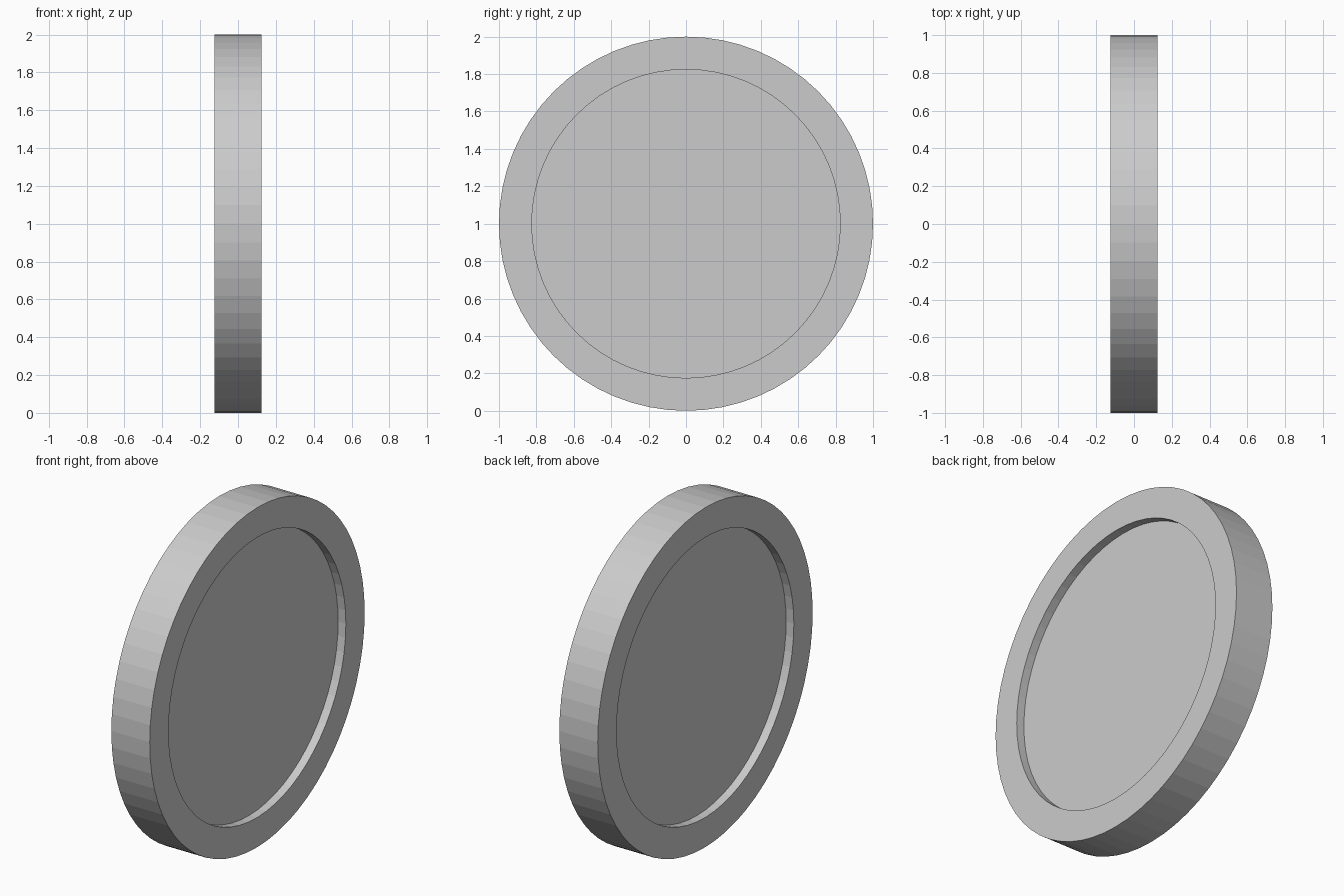
import bpy, bmesh
from math import radians
from mathutils import Matrix

if "Cube" in bpy.data.objects:
    bpy.data.objects.remove(bpy.data.objects["Cube"])

RADIUS, THICKNESS = 1.0, 0.25
RIM_WIDTH, RECESS = 0.175, 0.05
SEGMENTS = 64

bm = bmesh.new()

# Solid disc with its axis along x
bmesh.ops.create_cone(bm, cap_ends=True, segments=SEGMENTS,
                      radius1=RADIUS, radius2=RADIUS, depth=THICKNESS,
                      matrix=Matrix.Rotation(radians(90), 4, 'Y'))
bm.normal_update()

# Sunken panel inside a raised rim on both faces
caps = [f for f in bm.faces if len(f.verts) > 4]
bmesh.ops.inset_individual(bm, faces=caps, thickness=RIM_WIDTH, use_even_offset=True)
panels = bmesh.ops.extrude_discrete_faces(bm, faces=caps)["faces"]
for panel in panels:
    panel.normal_update()
    bmesh.ops.translate(bm, verts=panel.verts, vec=-panel.normal * RECESS)
bmesh.ops.recalc_face_normals(bm, faces=bm.faces)

mesh = bpy.data.meshes.new("rimmed_disc")
bm.to_mesh(mesh)
bm.free()

disc = bpy.data.objects.new("rimmed_disc", mesh)
disc.location.z = RADIUS
bpy.context.collection.objects.link(disc)
